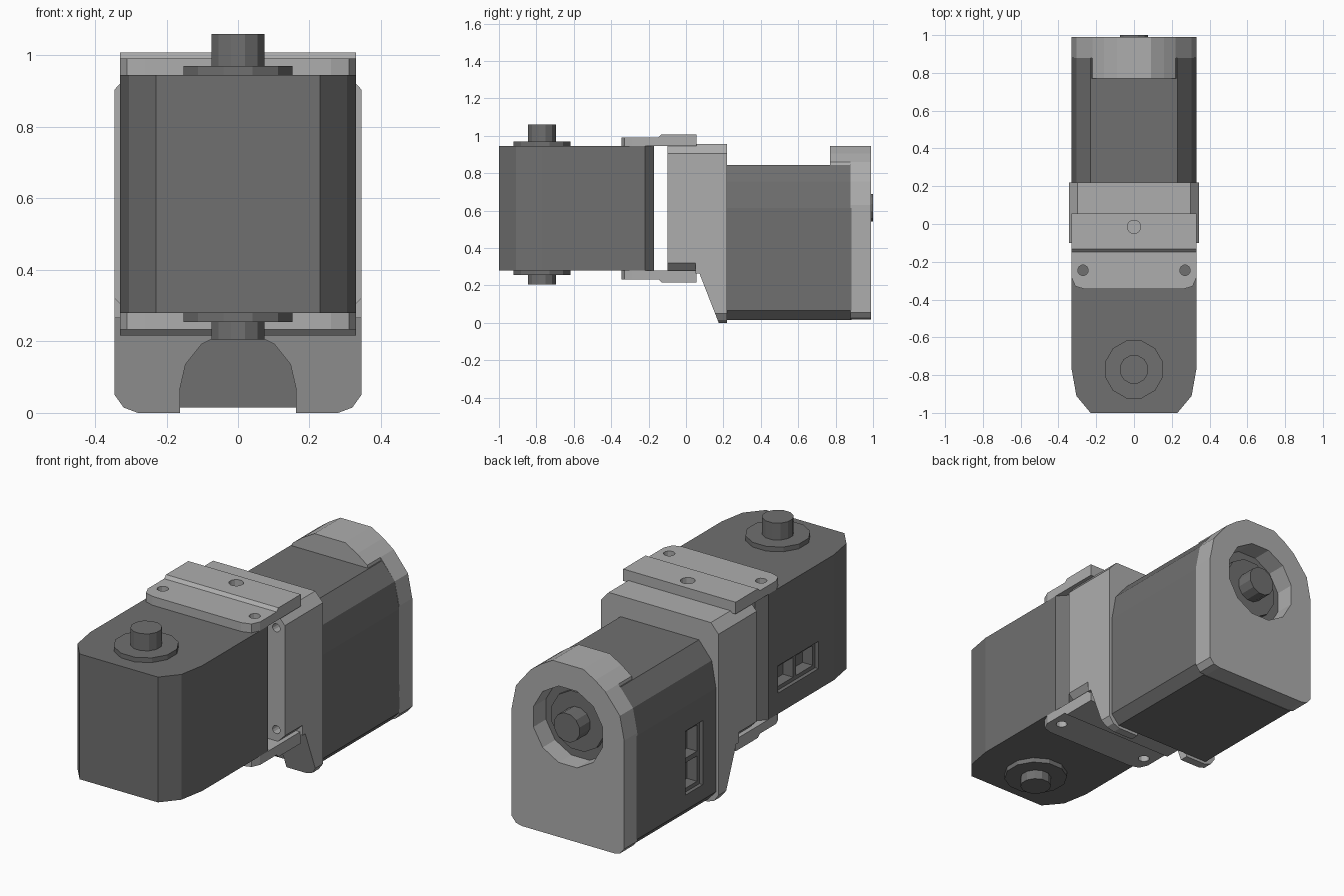
import bpy, bmesh
from math import sin, cos, pi
from mathutils import Matrix, Vector

if "Cube" in bpy.data.objects:
    bpy.data.objects.remove(bpy.data.objects["Cube"])


def material(name, v):
    m = bpy.data.materials.new(name)
    m.diffuse_color = (v, v, v, 1)
    m.use_nodes = True
    m.node_tree.nodes["Principled BSDF"].inputs["Base Color"].default_value = m.diffuse_color
    return m


DARK, LIGHT = material("dark_grey", 0.16), material("light_grey", 0.42)
AXES = {'x': lambda a, b, t: (t, a, b),
        'y': lambda a, b, t: (a, t, b),
        'z': lambda a, b, t: (a, b, t)}


def prism(name, pts, axis, lo, hi, mat=LIGHT):
    """Extrude a 2D outline along an axis."""
    bm = bmesh.new()
    f = AXES[axis]
    ends = [[bm.verts.new(f(a, b, t)) for a, b in pts] for t in (lo, hi)]
    for ring in ends:
        bm.faces.new(ring)
    n = len(pts)
    for i in range(n):
        j = (i + 1) % n
        bm.faces.new((ends[0][i], ends[0][j], ends[1][j], ends[1][i]))
    bmesh.ops.recalc_face_normals(bm, faces=bm.faces)
    me = bpy.data.meshes.new(name)
    bm.to_mesh(me)
    bm.free()
    me.materials.append(mat)
    ob = bpy.data.objects.new(name, me)
    bpy.context.collection.objects.link(ob)
    return ob


def mirrored(half):
    """Close a right-hand half outline by mirroring it in x."""
    return half + [(-x, y) for x, y in reversed(half)]


def circle(cx, cy, r, n=12):
    return [(cx + r * cos(2 * pi * (i + .5) / n), cy + r * sin(2 * pi * (i + .5) / n))
            for i in range(n)]


def rect(a0, b0, a1, b1):
    return [(a0, b0), (a1, b0), (a1, b1), (a0, b1)]


def cut(ob, *cutters):
    for c in cutters:
        c.hide_render = True
        m = ob.modifiers.new("cut", 'BOOLEAN')
        m.operation, m.solver, m.object = 'DIFFERENCE', 'EXACT', c
        bpy.context.view_layer.update()
        me = bpy.data.meshes.new_from_object(
            ob.evaluated_get(bpy.context.evaluated_depsgraph_get()))
        ob.modifiers.clear()
        ob.data = me
        bpy.data.objects.remove(c)


def motor(prefix, matrix):
    """Motor built around its shaft (local z), then placed."""
    h = 0.665
    body = prism(prefix + "_motor_body", mirrored(
        [(.23, -.23), (.305, -.14), (.33, 0), (.33, .55), (.285, .60)]), 'z', 0, h, DARK)
    # cable window with two sockets on the left side
    cut(body,
        prism("frame", rect(.13, .11, .47, .255), 'x', -.4, -.31, DARK),
        prism("socket_a", rect(.15, .13, .29, .235), 'x', -.4, -.25, DARK),
        prism("socket_b", rect(.315, .13, .45, .235), 'x', -.4, -.25, DARK))
    # flange and shaft at both ends
    parts = [body]
    for side, z, s in (("output", h, 1), ("idler", 0, -1)):
        for part, r, d in (("flange", .158, .025), ("shaft", .077, .115 if s > 0 else .075)):
            lo, hi = sorted((z - s * .01, z + s * d))
            parts.append(prism(f"{prefix}_{side}_{part}", circle(0, 0, r), 'z', lo, hi, DARK))
    for p in parts:
        p.data.transform(matrix)


motor("front", Matrix.Translation((0, -.77, .28)))
motor("rear", Matrix.Translation((0, .22, .615)) @ Matrix.Rotation(-pi / 2, 4, 'X'))

# top and bottom clamp plates, stepped, with screw holes
for name in ("top_clamp_plate", "bottom_clamp_plate"):
    plate = prism(name, mirrored([(.26, -.345), (.31, -.33), (.33, -.285), (.33, .055)]),
                  'z', .945, 1.008)
    cut(plate, prism("step", [(-.4, .992), (-.148, .992), (-.132, 1.008), (-.132, 1.1), (-.4, 1.1)],
                     'x', -.5, .5))
    for x, y, r in ((-.27, -.245, .028), (.27, -.245, .028), (0, -.015, .036)):
        cut(plate, prism("hole", circle(x, y, r), 'z', .9, 1.1))
    if name.startswith("bottom"):
        plate.data.transform(Matrix.Translation((0, 0, 1.225)) @ Matrix.Diagonal((1, 1, -1, 1)))
        plate.data.flip_normals()

# middle bracket with sloped legs
bracket = prism("middle_bracket", mirrored(
    [(.28, 0), (.32, .015), (.345, .05), (.345, .905), (.30, .955)]), 'y', -.10, .22)
cut(bracket,
    prism("slope", [(-.2, -.1), (-.2, .265), (.0715, .265), (.175, 0), (.214, -.1)], 'x', -.5, .5))
for s in (-1, 1):
    cut(bracket, prism("corner", [(s * .37, .345), (s * .37, .25), (s * .275, .25)], 'y', -.2, .05))
    for z in (.34, .88):
        cut(bracket, prism("screw", circle(s * .295, z, .022), 'y', -.2, -.04))
# cable arch between the legs, and the pocket around the rear idler shaft
arch = [(.163 * cos(pi * i / 7), .065 + .163 * sin(pi * i / 7)) for i in range(8)]
cut(bracket,
    prism("arch", [(.16, -.1)] + arch + [(-.16, -.1)], 'y', -.2, .4),
    prism("pocket", circle(0, .615, .21), 'y', .10, .3))

# rear cap with shaft opening and top lip
dome = [(.22, .86), (.16, .905), (.09, .945)]
cap = prism("rear_cap", mirrored(
    [(.27, .017), (.305, .025), (.33, .055), (.33, .63), (.305, .755)] + dome), 'y', .88, .99)
cut(cap, prism("opening", circle(0, .615, .21), 'y', .8, 1.1))
prism("rear_cap_lip", mirrored([(.225, .84)] + dome), 'y', .77, .885)
